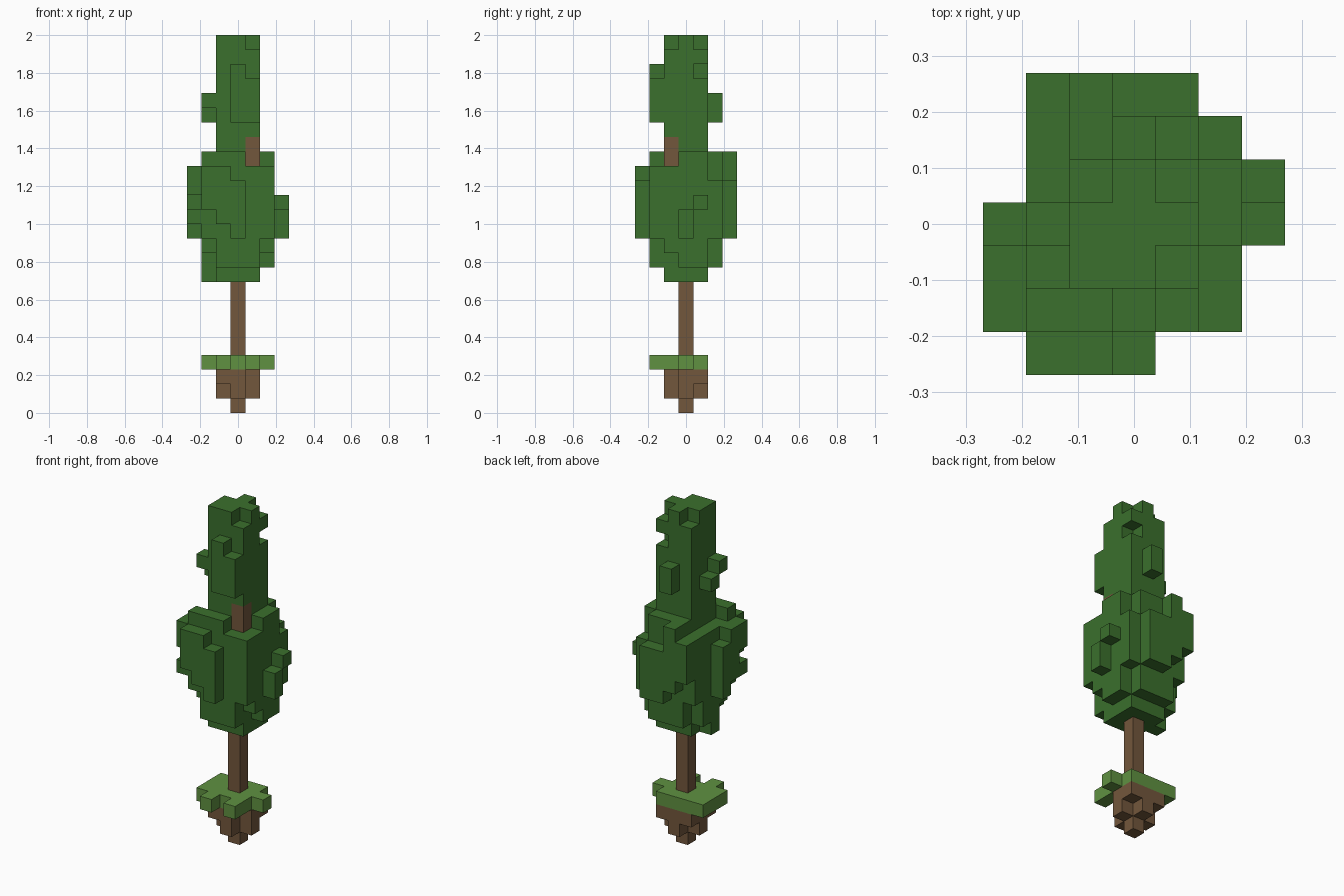
import bpy, bmesh
from mathutils import Vector

if "Cube" in bpy.data.objects:
    bpy.data.objects.remove(bpy.data.objects["Cube"], do_unlink=True)

U = 2 / 26  # edge of one block


def material(name, rgb):
    m = bpy.data.materials.new(name)
    m.use_nodes = True
    m.diffuse_color = (*rgb, 1)
    m.node_tree.nodes["Principled BSDF"].inputs["Base Color"].default_value = (*rgb, 1)
    return m


LEAF = material("leaf green", (0.043, 0.162, 0.026))
WOOD = material("bark brown", (0.171, 0.095, 0.045))
GRASS = material("grass green", (0.115, 0.283, 0.053))


def block(x0, x1, y0, y1, z0, z1):
    """Set of grid cells in an inclusive range."""
    return {(x, y, z) for x in range(x0, x1 + 1)
            for y in range(y0, y1 + 1) for z in range(z0, z1 + 1)}


def column(x, y, z0, z1):
    return block(x, x, y, y, z0, z1)


def corners(r, z):
    return {(x, y, z) for x in (-r, r) for y in (-r, r)}


# Soil: tapering clod under the grass
soil = column(0, 0, 0, 0) | (block(-1, 1, -1, 1, 1, 1) - corners(1, 1))
soil |= block(-1, 1, -1, 1, 2, 2) - column(1, -1, 2, 2)

# Grass tuft plate with uneven rim
grass = block(-2, 1, -1, 1, 3, 3) | column(-1, -2, 3, 3)
grass |= column(1, -2, 3, 3) | column(2, 0, 3, 3)

# Trunk and the bare patch of branch
trunk = column(0, 0, 4, 8)
branch = column(1, -1, 17, 18)

# Lower crown: rounded underside and wide body
crown = block(-1, 1, -1, 1, 9, 9) | column(-2, 0, 9, 9)
crown |= block(-2, 2, -2, 2, 10, 11) - corners(2, 10) - corners(2, 11)
crown -= column(2, -1, 10, 10) | column(-2, -1, 10, 10)
crown |= block(-2, 2, -2, 2, 12, 16) - column(2, 2, 16, 16)
# Raised top edge of the body
crown |= block(-2, 0, -2, -2, 17, 17) | block(2, 2, 0, 1, 17, 17)
crown |= block(-1, 1, 2, 2, 17, 17)
# Bumps on the front, back, left and right of the body
crown |= column(-2, -3, 14, 16) | column(-1, -3, 13, 16) | column(0, -3, 12, 15)
crown |= column(-2, 3, 14, 16) | column(-1, 3, 13, 17) | block(0, 1, 3, 3, 12, 15)
crown |= column(3, 0, 12, 13) | column(3, 1, 14, 14)
crown |= column(-3, 0, 12, 15) | column(-3, -1, 13, 16)
crown |= column(-3, -2, 15, 16) | column(-3, -2, 13, 13)

# Upper crown: slim column, notches and bumps
spire = block(-1, 1, -1, 1, 17, 25)
for x, y, z in ((1, -1, 25), (1, 1, 25), (-1, 1, 25), (1, 1, 23)):
    spire.discard((x, y, z))
spire |= column(0, -2, 20, 23) | column(1, -2, 20, 22) | column(0, 2, 20, 21)
spire |= column(-2, -1, 21, 21) | column(-2, 0, 20, 20)
crown |= spire
crown -= branch

PARTS = (("soil_clod", soil, WOOD), ("grass_plate", grass, GRASS),
         ("trunk", trunk, WOOD), ("bare_branch", branch, WOOD),
         ("leaf_crown", crown, LEAF))
SOLID = set().union(*(cells for _, cells, _ in PARTS))


def build(name, cells, mat):
    """Mesh the exposed sides of the cells and merge flat areas."""
    bm = bmesh.new()
    for cell in sorted(cells):
        mid = Vector(cell) + Vector((0, 0, 0.5))
        for axis in range(3):
            for sign in (-1, 1):
                n = Vector((0, 0, 0))
                n[axis] = sign
                if tuple(int(c + d) for c, d in zip(cell, n)) in SOLID:
                    continue
                a = Vector((0, 0, 0))
                a[(axis + 1) % 3] = 0.5
                b = n.cross(a)
                c = mid + n / 2
                quad = (c - a - b, c + a - b, c + a + b, c - a + b)
                bm.faces.new([bm.verts.new(p * U) for p in quad])
    bmesh.ops.remove_doubles(bm, verts=bm.verts, dist=U / 100)
    bmesh.ops.dissolve_limit(bm, angle_limit=0.01, verts=bm.verts, edges=bm.edges)
    mesh = bpy.data.meshes.new(name)
    bm.to_mesh(mesh)
    bm.free()
    mesh.materials.append(mat)
    bpy.context.collection.objects.link(bpy.data.objects.new(name, mesh))


for part in PARTS:
    build(*part)
